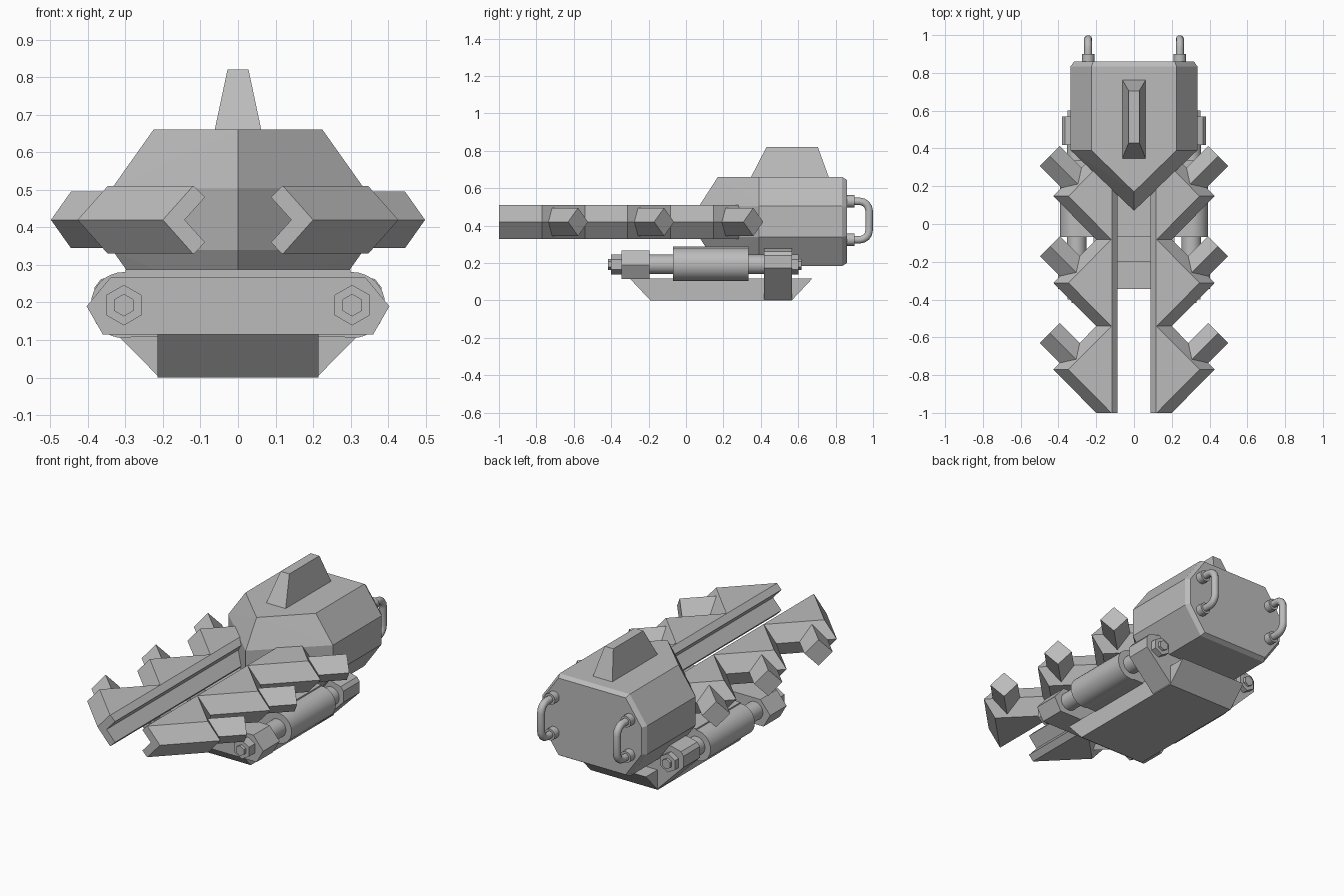
import bpy, bmesh, math
from mathutils import Vector, Matrix

if "Cube" in bpy.data.objects:
    bpy.data.objects.remove(bpy.data.objects["Cube"], do_unlink=True)

grey = bpy.data.materials.new("plain_grey")
grey.use_nodes = True
grey.diffuse_color = (0.5, 0.5, 0.5, 1)
grey.node_tree.nodes["Principled BSDF"].inputs["Base Color"].default_value = (0.5, 0.5, 0.5, 1)


def finish(name, bm, smooth=False):
    bmesh.ops.recalc_face_normals(bm, faces=bm.faces)
    mesh = bpy.data.meshes.new(name)
    bm.to_mesh(mesh)
    bm.free()
    mesh.materials.append(grey)
    ob = bpy.data.objects.new(name, mesh)
    bpy.context.collection.objects.link(ob)
    if smooth:
        bpy.ops.object.select_all(action='DESELECT')
        ob.select_set(True)
        bpy.context.view_layer.objects.active = ob
        bpy.ops.object.shade_smooth_by_angle(angle=math.radians(35))
    return ob


def hull(name, points):
    bm = bmesh.new()
    for p in points:
        bm.verts.new(p)
    bmesh.ops.convex_hull(bm, input=bm.verts)
    bmesh.ops.dissolve_limit(bm, angle_limit=0.01, verts=bm.verts, edges=bm.edges)
    return finish(name, bm)


def loft(name, rings):
    bm = bmesh.new()
    rows = [[bm.verts.new(p) for p in ring] for ring in rings]
    n = len(rows[0])
    for a, b in zip(rows, rows[1:]):
        for i in range(n):
            bm.faces.new((a[i], a[(i + 1) % n], b[(i + 1) % n], b[i]))
    bm.faces.new(rows[0])
    bm.faces.new(rows[-1])
    return finish(name, bm)


def cylinder(name, x, z, y0, y1, r, sides=32):
    bm = bmesh.new()
    bmesh.ops.create_cone(bm, cap_ends=True, segments=sides, radius1=r, radius2=r, depth=y1 - y0)
    bm.transform(Matrix.Translation((x, (y0 + y1) / 2, z)) @ Matrix.Rotation(math.pi / 2, 4, 'X'))
    return finish(name, bm, sides > 6)


def box(x, y0, y1, z0, z1):
    return [(sx * x, y, z) for sx in (-1, 1) for y in (y0, y1) for z in (z0, z1)]


def symmetric(half, y):
    return [(s * x, y, z) for s in (-1, 1) for x, z in half]


# Faceted main body with a wedge nose and a chamfered back
octagon = [(0.225, 0.66), (0.335, 0.505), (0.335, 0.34), (0.225, 0.185)]
back_octagon = [(0.215, 0.645), (0.318, 0.5), (0.318, 0.345), (0.215, 0.2)]
nose = [(0, 0.17, 0.66), (0, 0.07, 0.505), (0, 0.07, 0.34), (0, 0.17, 0.185)]
hull("main_body", nose + symmetric(octagon, 0.39) + symmetric(octagon, 0.835)
     + symmetric(back_octagon, 0.86))

# Tapered fin on top
hull("top_fin", [(s * 0.063, y, 0.655) for s in (-1, 1) for y in (0.345, 0.765)]
     + [(s * 0.028, y, 0.82) for s in (-1, 1) for y in (0.43, 0.705)])

# Base skid with sloped ends
hull("base_skid", [(s * 0.215, y, z) for s in (-1, 1)
                   for y, z in ((-0.3, 0.117), (-0.19, 0), (0.565, 0), (0.675, 0.117))])

# Cross brackets and the housing between the cylinders
front = [(0.34, 0.266), (0.403, 0.19), (0.36, 0.115)]
rear = [(0.305, 0.278), (0.365, 0.262), (0.382, 0.24), (0.382, 0.175), (0.213, 0.004)]
hull("front_bracket", symmetric(front, -0.345) + symmetric(front, -0.195))
hull("rear_bracket", symmetric(rear, 0.418) + symmetric(rear, 0.568))
hull("centre_housing", box(0.3, -0.07, 0.335, 0.11, 0.288))

# Toothed arms with a grooved inner rail: stations alternate valley and tip
PITCH = 0.459
MID = 0.42


def arm_ring(s, y, reach):
    half = [(0.088, 0.06), (0.117, 0.09), (0.12 + reach, 0.09)]
    section = [(x, MID + dz) for x, dz in half]
    section.append((0.2 + reach, MID))
    section += [(x, MID - dz) for x, dz in reversed(half)]
    section.append((0.142, MID))
    return [(s * x, y, z) for x, z in section]


for s, side in ((-1, "right"), (1, "left")):
    loft(side + "_toothed_arm", [arm_ring(s, -1 + i * PITCH / 2, 0.227 * (i % 2)) for i in range(7)])

    # Square bars turned on edge, pointing out and back
    out = Vector((s, 1, 0)).normalized()
    across = Vector((-s, 1, 0)).normalized() * 0.075
    up = Vector((0, 0, 0.075))
    for i, y in enumerate((-0.577, -0.117, 0.36)):
        end = Vector((s * 0.445, y, MID))
        hull(f"{side}_spike_{i + 1}", [c + o for c in (end, end - out * 0.26)
                                       for o in (across, -across, up, -up)])

    # Side piston with rod, collars and hex nuts
    px, pz = s * 0.304, 0.193
    cylinder(side + "_piston", px, pz, -0.07, 0.335, 0.088)
    cylinder(side + "_piston_rod", px, pz, -0.34, 0.56, 0.052)
    cylinder(side + "_front_nut", px, pz, -0.4, -0.34, 0.054, 6)
    cylinder(side + "_front_bolt", px, pz, -0.417, -0.39, 0.03, 6)
    cylinder(side + "_rear_nut", px, pz, 0.56, 0.602, 0.054, 6)
    cylinder(side + "_rear_bolt", px, pz, 0.59, 0.617, 0.03, 6)

    # Bent tube handle on the back with two sockets
    hx, low, high = s * 0.243, 0.325, 0.53
    for z, level in ((low, "lower"), (high, "upper")):
        cylinder(f"{side}_{level}_socket", hx, z, 0.85, 0.9, 0.033, 16)
    curve = bpy.data.curves.new(side + "_handle", 'CURVE')
    curve.dimensions = '3D'
    curve.bevel_depth = 0.021
    curve.bevel_resolution = 3
    curve.use_fill_caps = True
    path = curve.splines.new('POLY')
    r, depth = 0.05, 0.979
    pts = [(0.86, low)]
    for cz, start in ((low + r, -90), (high - r, 0)):
        for k in range(5):
            a = math.radians(start + k * 22.5)
            pts.append((depth - r + r * math.cos(a), cz + r * math.sin(a)))
    pts.append((0.86, high))
    path.points.add(len(pts) - 1)
    for point, (y, z) in zip(path.points, pts):
        point.co = (hx, y, z, 1)
    curve.materials.append(grey)
    handle = bpy.data.objects.new(side + "_handle", curve)
    bpy.context.collection.objects.link(handle)
